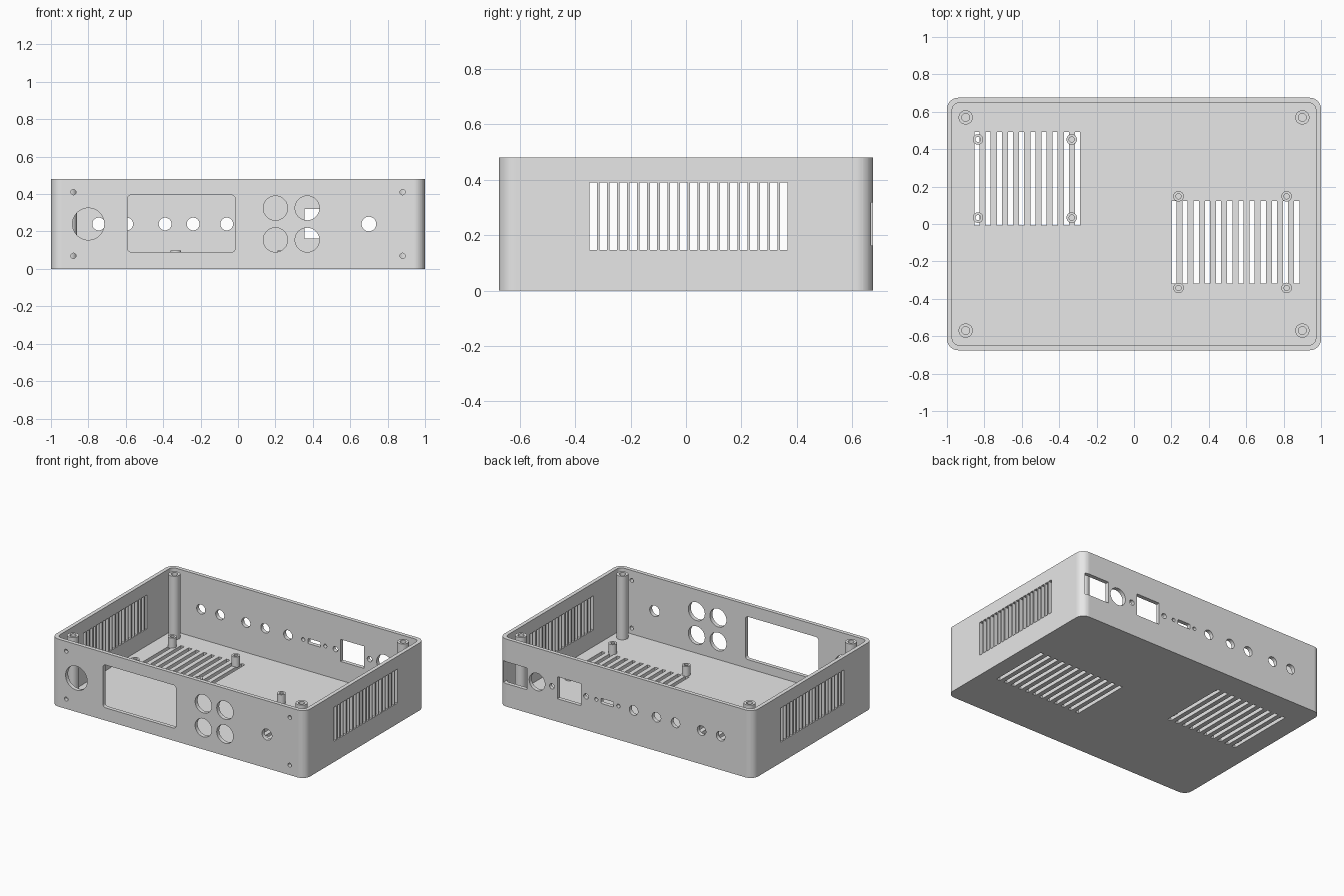
import bpy, bmesh, math

if "Cube" in bpy.data.objects:
    bpy.data.objects.remove(bpy.data.objects["Cube"])

HX, HY, H = 1.0, 0.675, 0.48      # half sizes and height
WALL, FLOOR = 0.028, 0.028

grey = bpy.data.materials.new("light grey plastic")
grey.diffuse_color = (0.8, 0.8, 0.8, 1)
grey.use_nodes = True
grey.node_tree.nodes["Principled BSDF"].inputs["Base Color"].default_value = grey.diffuse_color


def circle(u, v, r, n=40):
    return [(u + r * math.cos(2 * math.pi * i / n), v + r * math.sin(2 * math.pi * i / n))
            for i in range(n)]


def rect(u0, u1, v0, v1, r=0.0, seg=12):
    """Rectangle outline, with rounded corners when r > 0."""
    if r == 0:
        return [(u0, v0), (u1, v0), (u1, v1), (u0, v1)]
    pts = []
    corners = [(u1 - r, v1 - r), (u0 + r, v1 - r), (u0 + r, v0 + r), (u1 - r, v0 + r)]
    for k, (cu, cv) in enumerate(corners):
        for i in range(seg + 1):
            a = math.pi / 2 * (k + i / seg)
            pts.append((cu + r * math.cos(a), cv + r * math.sin(a)))
    return pts


def prism(bm, outline, axis, d0, d1):
    """Extrude a 2D outline from d0 to d1 along an axis."""
    place = {"x": lambda u, v, d: (d, u, v),
             "y": lambda u, v, d: (u, d, v),
             "z": lambda u, v, d: (u, v, d)}[axis]
    lo = [bm.verts.new(place(u, v, d0)) for u, v in outline]
    hi = [bm.verts.new(place(u, v, d1)) for u, v in outline]
    n = len(outline)
    bm.faces.new(lo)
    bm.faces.new(hi)
    for i in range(n):
        j = (i + 1) % n
        bm.faces.new((lo[i], lo[j], hi[j], hi[i]))


def finish(bm, name):
    bmesh.ops.recalc_face_normals(bm, faces=bm.faces)
    me = bpy.data.meshes.new(name)
    bm.to_mesh(me)
    bm.free()
    me.materials.append(grey)
    ob = bpy.data.objects.new(name, me)
    bpy.context.collection.objects.link(ob)
    return ob


def cut(target, cutter):
    mod = target.modifiers.new("cut", "BOOLEAN")
    mod.operation, mod.solver, mod.object = "DIFFERENCE", "EXACT", cutter
    bpy.context.view_layer.objects.active = target
    bpy.ops.object.modifier_apply(modifier=mod.name)
    bpy.data.objects.remove(cutter)


def tube(name, x, y, r, hole, z0, z1, n=40):
    bm = bmesh.new()
    rings = [[bm.verts.new((px, py, z)) for px, py in circle(x, y, rad, n)]
             for rad, z in ((r, z0), (r, z1), (hole, z1), (hole, z0))]
    for k in range(4):
        a, b = rings[k], rings[(k + 1) % 4]
        for i in range(n):
            j = (i + 1) % n
            bm.faces.new((a[i], a[j], b[j], b[i]))
    ob = finish(bm, name)
    for p in ob.data.polygons:
        p.use_smooth = abs(p.normal.z) < 0.5
    ob.data.set_sharp_from_angle(angle=math.radians(30))
    return ob


# Open tray with rounded corners
bm = bmesh.new()
prism(bm, rect(-HX, HX, -HY, HY, 0.06), "z", 0, H)
tray = finish(bm, "case_tray")
bm = bmesh.new()
prism(bm, rect(-HX + WALL, HX - WALL, -HY + WALL, HY - WALL, 0.035), "z", FLOOR, H + 0.2)
cut(tray, finish(bm, "cavity_cutter"))

# All openings, gathered in one cutter
bm = bmesh.new()

# Front panel: round port, display window, buttons, knob, screw holes
front = [circle(-0.80, 0.24, 0.085, 48), rect(-0.59, -0.015, 0.09, 0.395, 0.02, 6),
         circle(0.70, 0.24, 0.039)]
front += [circle(x, z, 0.065, 48) for x in (0.20, 0.37) for z in (0.155, 0.325)]
front += [circle(x, z, 0.014, 20) for x in (-0.88, 0.88) for z in (0.07, 0.41)]
for o in front:
    prism(bm, o, "y", -HY - 0.05, -HY + 0.055)

# Back panel: power and network windows, round sockets, slot, screw holes
Z = 0.24
back = [rect(0.78, 0.97, 0.163, 0.318), rect(0.355, 0.54, 0.163, 0.32),
        circle(0.70, Z, 0.062, 48), rect(0.097, 0.198, 0.222, 0.258, 0.008, 4)]
back += [circle(x, Z, 0.034) for x in (-0.06, -0.24, -0.39, -0.595, -0.745)]
back += [circle(x, Z, 0.019, 24) for x in (0.583, 0.314)]
back += [circle(x, Z, 0.013, 20) for x in (0.234, 0.06)]
for o in back:
    prism(bm, o, "y", HY - 0.055, HY + 0.05)

# Side vents, the same on both sides
for i in range(20):
    y = -0.348 + 0.0362 * i
    for s in (-1, 1):
        prism(bm, rect(y, y + 0.027, 0.147, 0.39), "x", s * (HX - 0.055), s * (HX + 0.05))

# Floor vents
for x0, count, y0, y1 in ((-0.853, 10, -0.008, 0.492), (0.20, 12, -0.318, 0.123)):
    for i in range(count):
        x = x0 + 0.0597 * i
        prism(bm, rect(x, x + 0.027, y0, y1), "z", -0.05, FLOOR + 0.03)
cut(tray, finish(bm, "opening_cutter"))

# Corner screw posts
for x in (-0.9, 0.9):
    for y in (-0.57, 0.57):
        tube("corner_post", x, y, 0.038, 0.021, FLOOR - 0.005, H)

# Board standoffs above the floor vents
for xs, ys in (((-0.834, -0.333), (0.034, 0.452)), ((0.238, 0.816), (-0.342, 0.148))):
    for x in xs:
        for y in ys:
            tube("board_standoff", x, y, 0.028, 0.014, FLOOR - 0.005, FLOOR + 0.07, 28)
